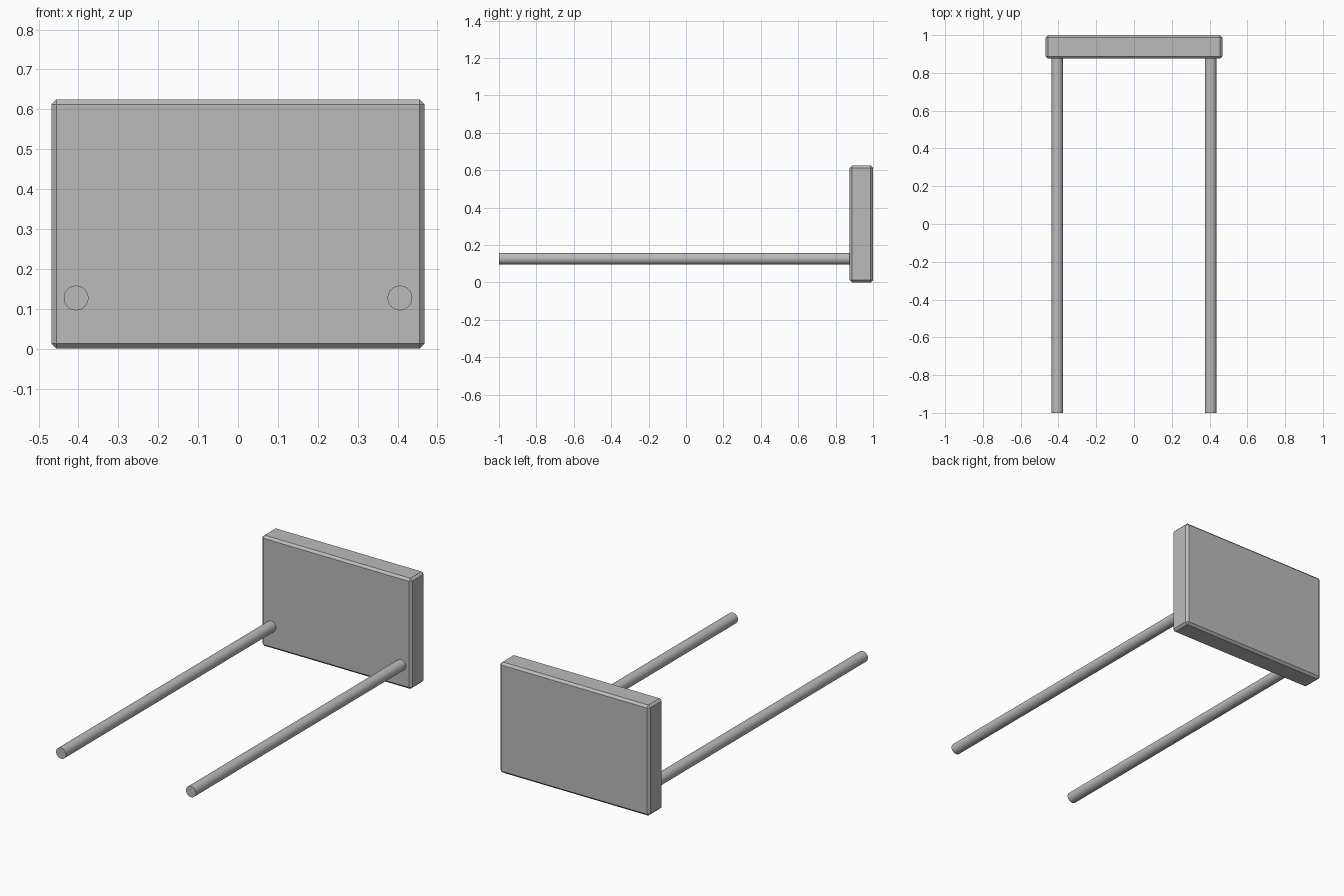
import bpy
import math

if "Cube" in bpy.data.objects:
    bpy.data.objects.remove(bpy.data.objects["Cube"], do_unlink=True)

# Single grey finish
grey = bpy.data.materials.new("plain_grey")
grey.use_nodes = True
colour = (0.5, 0.5, 0.5, 1)
grey.diffuse_color = colour
grey.node_tree.nodes["Principled BSDF"].inputs["Base Color"].default_value = colour

PANEL = (0.936, 0.125, 0.625)
ROD_RADIUS, ROD_X, ROD_Z = 0.031, 0.406, 0.127
BACK = 1.0
FRONT = -1.0

# Upright panel with chamfered edges
bpy.ops.mesh.primitive_cube_add(size=1, location=(0, BACK - PANEL[1] / 2, PANEL[2] / 2))
panel = bpy.context.object
panel.name = "back_panel"
panel.scale = PANEL
bpy.ops.object.transform_apply(location=False, rotation=False, scale=True)
panel.data.materials.append(grey)
chamfer = panel.modifiers.new("chamfer", "BEVEL")
chamfer.width = 0.0125
chamfer.segments = 1


# Long round rods running forward from the panel
def add_rod(name, x):
    end = BACK - PANEL[1] + 0.01
    bpy.ops.mesh.primitive_cylinder_add(
        vertices=32, radius=ROD_RADIUS, depth=end - FRONT,
        location=(x, (end + FRONT) / 2, ROD_Z), rotation=(math.pi / 2, 0, 0))
    rod = bpy.context.object
    rod.name = name
    rod.data.materials.append(grey)
    bpy.ops.object.shade_smooth_by_angle(angle=math.radians(40))


for side, sign in (("left", 1), ("right", -1)):
    add_rod(side + "_rod", sign * ROD_X)
